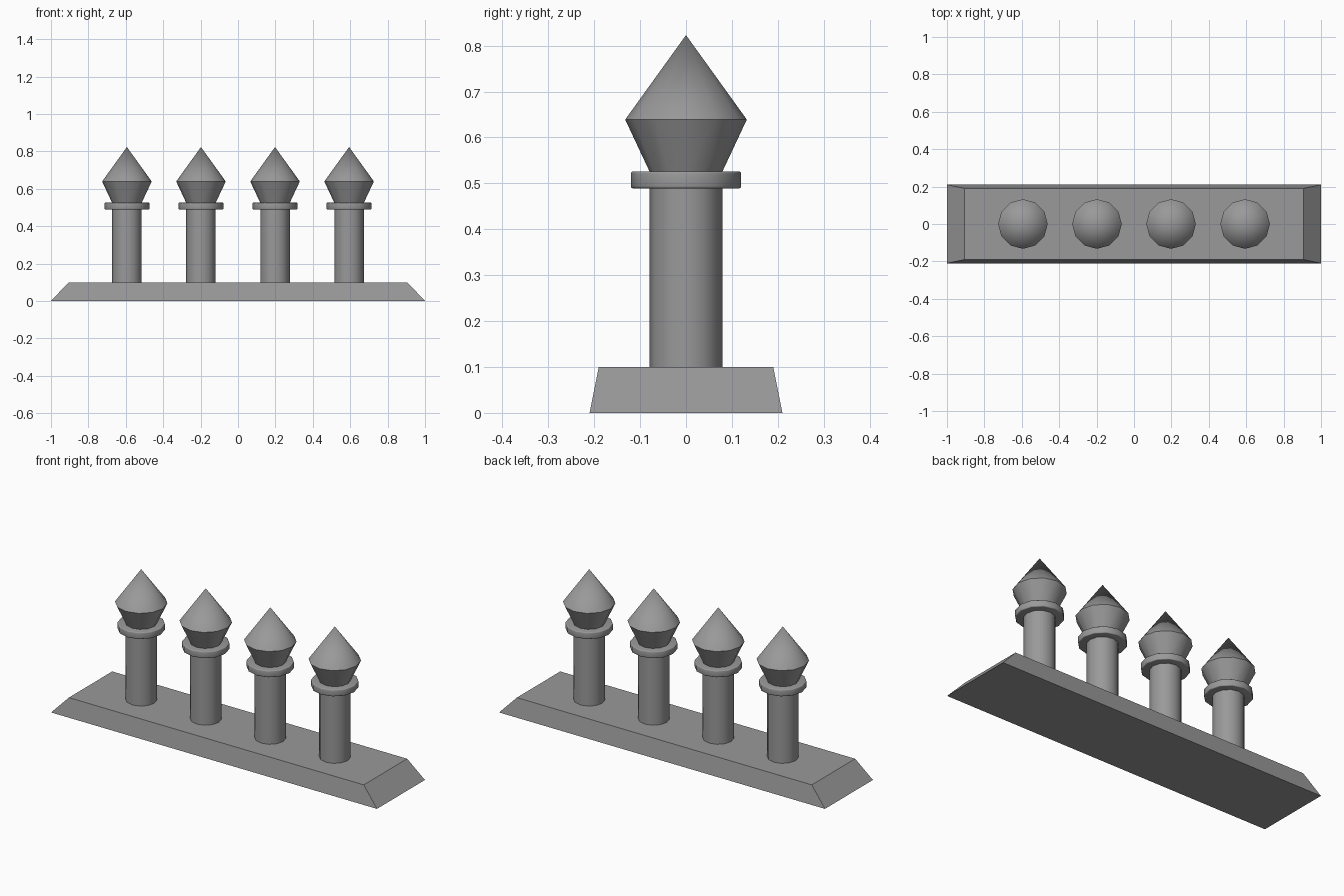
import bpy, math

if "Cube" in bpy.data.objects:
    bpy.data.objects.remove(bpy.data.objects["Cube"])

SIDES = 12

# Dark grey for every part
grey = bpy.data.materials.new("dark_grey")
grey.diffuse_color = (0.32, 0.32, 0.32, 1)
grey.use_nodes = True
grey.node_tree.nodes["Principled BSDF"].inputs["Base Color"].default_value = grey.diffuse_color

def make_mesh(name, verts, faces, x=0):
    me = bpy.data.meshes.new(name)
    me.from_pydata(verts, [], faces)
    me.update()
    me.materials.append(grey)
    ob = bpy.data.objects.new(name, me)
    ob.location.x = x
    bpy.context.collection.objects.link(ob)
    return ob

def smooth(ob):
    bpy.ops.object.select_all(action='DESELECT')
    ob.select_set(True)
    bpy.context.view_layer.objects.active = ob
    bpy.ops.object.shade_smooth_by_angle(angle=math.radians(40))

def lathe(name, profile, x, tip=None):
    """Closed turned part from (radius, height) rings, bottom to top."""
    verts, faces, n = [], [], SIDES
    for r, z in profile:
        for i in range(n):
            a = 2 * math.pi * i / n
            verts.append((r * math.cos(a), r * math.sin(a), z))
    for k in range(len(profile) - 1):
        for i in range(n):
            j = (i + 1) % n
            faces.append((k*n + i, k*n + j, (k+1)*n + j, (k+1)*n + i))
    faces.append(tuple(reversed(range(n))))
    last = (len(profile) - 1) * n
    if tip is None:
        faces.append(tuple(range(last, last + n)))
    else:
        verts.append((0, 0, tip))
        faces += [(last + i, last + (i+1) % n, len(verts) - 1) for i in range(n)]
    smooth(make_mesh(name, verts, faces, x))

# Sloped plinth
corners = [(-1, -1), (1, -1), (1, 1), (-1, 1)]
verts = [(sx * w, sy * d, z) for w, d, z in ((1.0, 0.21, 0), (0.905, 0.19, 0.1))
         for sx, sy in corners]
faces = [(3, 2, 1, 0), (4, 5, 6, 7)]
faces += [(i, (i+1) % 4, (i+1) % 4 + 4, i + 4) for i in range(4)]
make_mesh("base", verts, faces)

# Rounded rim profile of the collar
R, LOW, HIGH, B = 0.12, 0.489, 0.526, 0.005
arc = [math.radians(30 * k) for k in range(4)]
rim = [(R - B + B * math.sin(a), LOW + B - B * math.cos(a)) for a in arc]
rim += [(r, LOW + HIGH - z) for r, z in reversed(rim)]

# Four posts, each with a collar and a pointed finial
for i in range(4):
    x = -0.594 + 0.396 * i
    lathe(f"post_{i+1}", [(0.079, 0.1), (0.079, 0.49)], x)
    lathe(f"collar_{i+1}", rim, x)
    lathe(f"finial_{i+1}", [(0.079, 0.525), (0.1325, 0.639)], x, tip=0.823)
